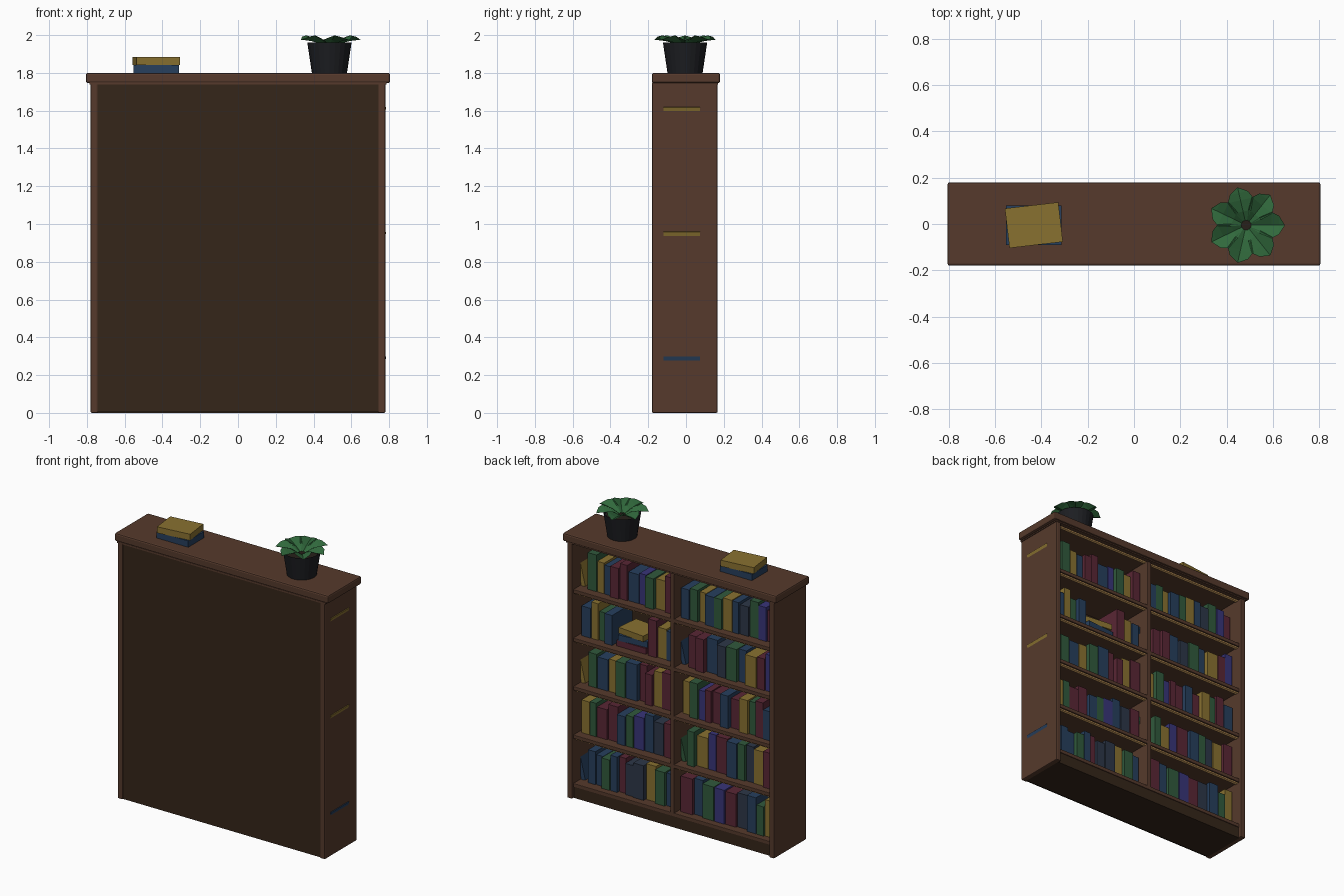
import bpy, bmesh, math, random
from mathutils import Matrix

if "Cube" in bpy.data.objects:
    bpy.data.objects.remove(bpy.data.objects["Cube"])

random.seed(4)
COLORS = {'wood': (.092, .042, .025), 'back': (.036, .019, .01), 'trim': (.75, .42, .14),
          'pot': (.012, .013, .016), 'soil': (.02, .014, .01), 'leaf': (.03, .14, .045),
          'Y': (.25, .165, .03), 'B': (.02, .05, .11), 'N': (.026, .038, .065),
          'G': (.03, .1, .045), 'R': (.1, .02, .035), 'P': (.04, .035, .19)}
MATS = {}
for key, rgb in COLORS.items():
    MATS[key] = bpy.data.materials.new('color_' + key)
    MATS[key].diffuse_color = (*rgb, 1)


def finish(name, bm, mat):
    bmesh.ops.recalc_face_normals(bm, faces=bm.faces)
    me = bpy.data.meshes.new(name)
    bm.to_mesh(me)
    bm.free()
    me.materials.append(MATS[mat])
    ob = bpy.data.objects.new(name, me)
    bpy.context.collection.objects.link(ob)
    return ob


def box(name, lo, hi, mat, bevel=0.0, rot=None):
    size = [b - a for a, b in zip(lo, hi)]
    mid = [(a + b) / 2 for a, b in zip(lo, hi)]
    bm = bmesh.new()
    bmesh.ops.create_cube(bm, size=1, matrix=Matrix.Diagonal((*size, 1)))
    ob = finish(name, bm, mat)
    ob.location = mid
    if rot:
        ob.rotation_euler = rot
    if bevel:
        m = ob.modifiers.new('bevel', 'BEVEL')
        m.width, m.segments = bevel, 2
    return ob


# Carcass: sides, back, divider, plinth, top
SIDE, INNER, PITCH, FLOOR = .78, .743, .33, .10
for s, n in ((-1, 'left'), (1, 'right')):
    a, b = sorted((s * SIDE, s * INNER))
    box(n + '_side', (a, -.18, 0), (b, .167, 1.745), 'wood', .006)
box('back_panel', (-.75, -.177, .005), (.75, -.16, 1.745), 'back')
box('divider', (-.015, -.165, .09), (.015, .15, 1.745), 'wood', .003)
box('plinth', (-.75, -.165, 0), (.75, .145, .075), 'back')
box('top_moulding', (-.785, -.18, 1.738), (.785, .17, 1.75), 'wood')
box('top_board', (-.805, -.18, 1.746), (.805, .18, 1.80), 'wood', .01)

# Shelves with a pale strip beneath the front edge
for i in range(6):
    z = FLOOR + PITCH * i
    if i < 5:
        box(f'shelf_{i}', (-.75, -.165, z - .025), (.75, .15, z), 'wood', .003)
    if i:
        top = z - .025 if i < 5 else 1.738
        for s, n in ((-1, 'left'), (1, 'right')):
            a, b = sorted((s * .02, s * .74))
            box(f'{n}_strip_{i}', (a, .12, top - .008), (b, .14, top), 'trim')


def leaning_book(name, wall, z, mat):
    t, h, a = .03, .208, math.radians(14)
    c, s = math.cos(a), math.sin(a)
    x = wall + .042 - t / 2 * c - h / 2 * s
    zc = z + h / 2 * c + t / 2 * s - .004
    box(name, (x - t / 2, -.12, zc - h / 2), (x + t / 2, .075, zc + h / 2), mat, rot=(0, a, 0))


def flat_stack(name, x, y, z, layers):
    for i, (mat, w, d, h, deg) in enumerate(layers):
        box(f'{name}_{i}', (x - w / 2, y - d / 2, z), (x + w / 2, y + d / 2, z + h), mat,
            rot=(0, 0, math.radians(deg)))
        z += h


def upright_row(name, x, end, z, codes):
    # Books run from +x towards -x and fill the given span
    widths = [random.uniform(.75, 1.25) for _ in codes]
    unit = (x - end) / sum(widths)
    for i, (code, w) in enumerate(zip(codes, widths)):
        w *= unit
        h, d = random.uniform(.195, .25), random.uniform(.195, .225)
        box(f'{name}_{i}', (x - w + .005, -.115, z), (x, -.115 + d, z + h), code)
        x -= w


# Books per row, bottom to top; "/" marks a leaning first book, "_" the flat stack gap
ROWS_RIGHT = ['/BBBGBRNNYGB', 'YGRRBGPBNR', '/YGBYGBRRYR', 'BYGB_RYB', '/YGYBRRBPGYR']
ROWS_LEFT = ['RBGPRNBGY', '/GGYPRBGNYR', 'YGPRRBRYGRB', '/BRRBNGBYRP', 'BGYBGYBNGPR']
for wall, side, rows in ((INNER, 'right', ROWS_RIGHT), (-.015, 'left', ROWS_LEFT)):
    for r, codes in enumerate(rows):
        z, name = FLOOR + PITCH * r, f'{side}_row_{r}_book'
        start, end = wall - .02, wall - .715
        if codes[0] == '/':
            leaning_book(name + '_leaning', wall, z, codes[1])
            codes, start = codes[2:], wall - .068
        if '_' in codes:
            first, last = codes.split('_')
            upright_row(name + '_a', start, .48, z, first)
            upright_row(name + '_b', .22, end, z, last)
            flat_stack(name + '_stack', .35, 0, z, [
                ('R', .22, .18, .04, 0), ('B', .21, .17, .04, 5), ('Y', .2, .165, .04, -6)])
        else:
            upright_row(name, start, end, z, codes)

# Two books lying on top
flat_stack('top_book', -.432, -.005, 1.80, [('B', .24, .17, .043, 0), ('Y', .232, .172, .042, 6.7)])

# Tapered pot with soil
PX, PY = .484, -.005
bm = bmesh.new()
bmesh.ops.create_cone(bm, cap_ends=True, segments=24, radius1=.093, radius2=.117, depth=.16)
top = max(bm.faces, key=lambda f: f.calc_center_median().z)
bmesh.ops.inset_region(bm, faces=[top], thickness=.01)
bmesh.ops.translate(bm, verts=top.verts, vec=(0, 0, -.02))
pot = finish('pot', bm, 'pot')
pot.location = (PX, PY, 1.88)
bm = bmesh.new()
bmesh.ops.create_cone(bm, cap_ends=True, segments=24, radius1=.1, radius2=.1, depth=.01)
finish('soil', bm, 'soil').location = (PX, PY, 1.938)

# Folded leaves: stations of (radius, half width, ridge height, edge lift)
LEAF = [(.02, .01, 1.942, .004), (.06, .035, 1.957, .024), (.11, .056, 1.969, .03),
        (.142, .04, 1.973, .018), (.166, .002, 1.974, 0)]

for k in range(7):
    bm = bmesh.new()
    prev = None
    for r, w, z, e in LEAF:
        row = [bm.verts.new((r, s * w, z + (e if s else 0))) for s in (-1, 0, 1)]
        if prev:
            for j in (0, 1):
                bm.faces.new((prev[j], row[j], row[j + 1], prev[j + 1]))
        prev = row
    ob = finish(f'leaf_{k}', bm, 'leaf')
    ob.location = (PX, PY, 0)
    ob.rotation_euler.z = k * math.tau / 7

for m in bpy.data.materials:
    if m.users and not m.is_grease_pencil:
        m.use_nodes = True
        m.node_tree.nodes["Principled BSDF"].inputs["Base Color"].default_value = m.diffuse_color
